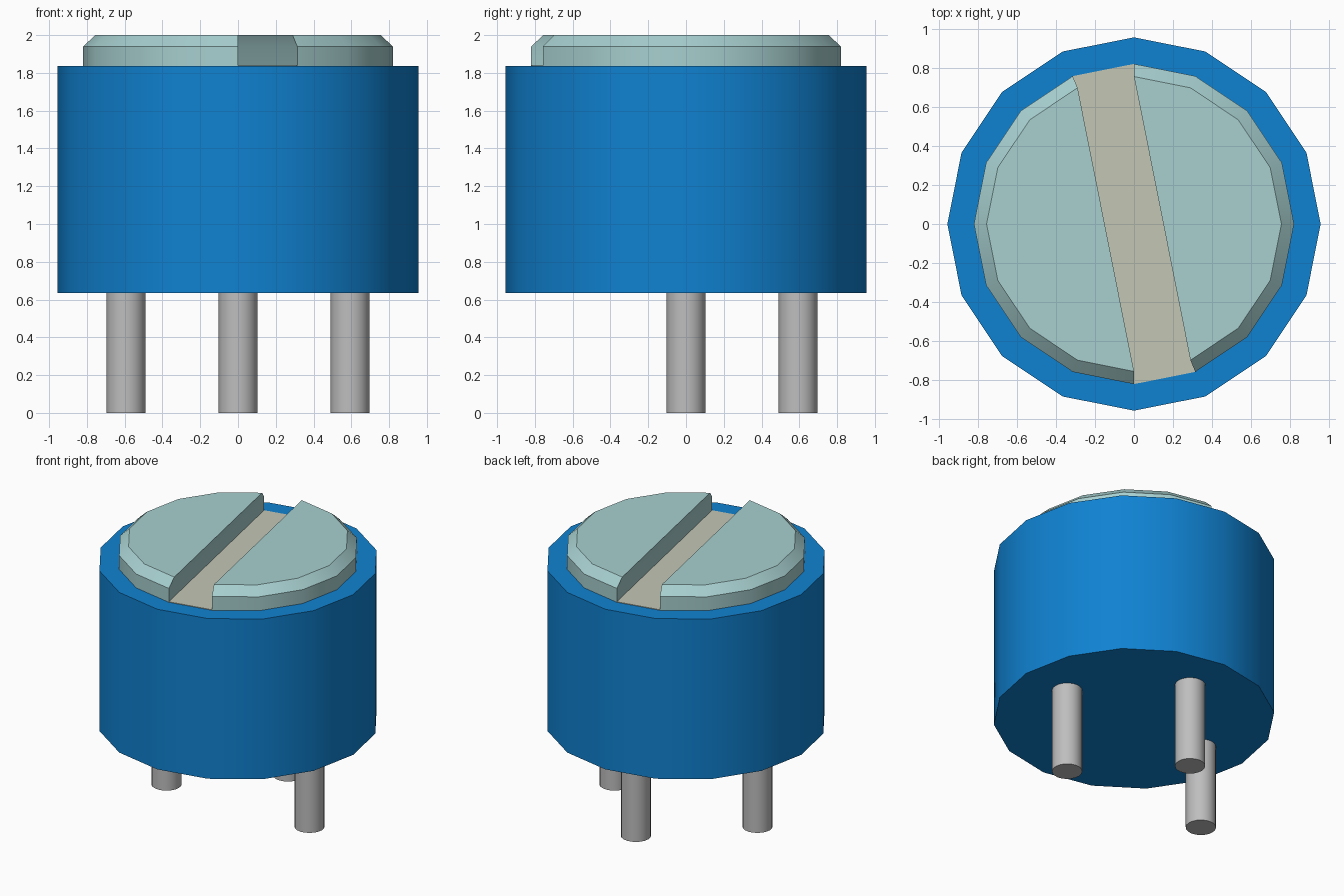
import bpy, bmesh, math

cube = bpy.data.objects.get("Cube")
if cube:
    bpy.data.objects.remove(cube, do_unlink=True)


def material(name, rgb):
    m = bpy.data.materials.new(name)
    m.use_nodes = True
    m.diffuse_color = (*rgb, 1)
    m.node_tree.nodes["Principled BSDF"].inputs["Base Color"].default_value = (*rgb, 1)
    return m


blue = material("blue plastic", (0.005, 0.223, 0.640))
teal = material("pale teal", (0.392, 0.630, 0.630))
tan = material("beige", (0.546, 0.571, 0.462))
metal = material("grey metal", (0.515, 0.515, 0.515))

STEP = 22.5  # body and dial are sixteen-sided


def loft(name, angles, rings, mat, location=(0, 0, 0)):
    """Stack scaled copies of one angular outline; rings are (radius, z)."""
    bm = bmesh.new()
    loops = []
    for r, z in rings:
        loops.append([bm.verts.new((r * math.cos(math.radians(a)),
                                    r * math.sin(math.radians(a)), z)) for a in angles])
    n = len(angles)
    for low, high in zip(loops, loops[1:]):
        for i in range(n):
            j = (i + 1) % n
            bm.faces.new((low[i], low[j], high[j], high[i]))
    bm.faces.new(loops[0][::-1])
    bm.faces.new(loops[-1])
    mesh = bpy.data.meshes.new(name)
    bm.to_mesh(mesh)
    bm.free()
    mesh.materials.append(mat)
    obj = bpy.data.objects.new(name, mesh)
    obj.location = location
    bpy.context.collection.objects.link(obj)
    bpy.ops.object.select_all(action='DESELECT')
    obj.select_set(True)
    bpy.context.view_layer.objects.active = obj
    bpy.ops.object.shade_smooth_by_angle(angle=math.radians(30))
    return obj


# Housing
loft("housing", [i * STEP for i in range(16)], [(0.956, 0.635), (0.956, 1.836)], blue)

# Two halves of the adjusting dial, with chamfered rims and a slot between them
dial_rings = [(0.82, 1.83), (0.82, 1.94), (0.755, 2.0)]
for name, start in (("dial_half_left", -67.5), ("dial_half_right", 112.5)):
    loft(name, [start + i * STEP for i in range(8)], dial_rings, teal)

# Slot floor
loft("slot_floor", [90, 112.5, 270, 292.5], [(0.82, 1.832), (0.82, 1.84)], tan)

# Terminal pins
for name, x, y in (("pin_left", 0.593, 0), ("pin_right", -0.593, 0), ("pin_back", 0, 0.593)):
    loft(name, [i * 360 / 20 for i in range(20)], [(0.103, 0), (0.103, 0.64)], metal, (x, y, 0))
